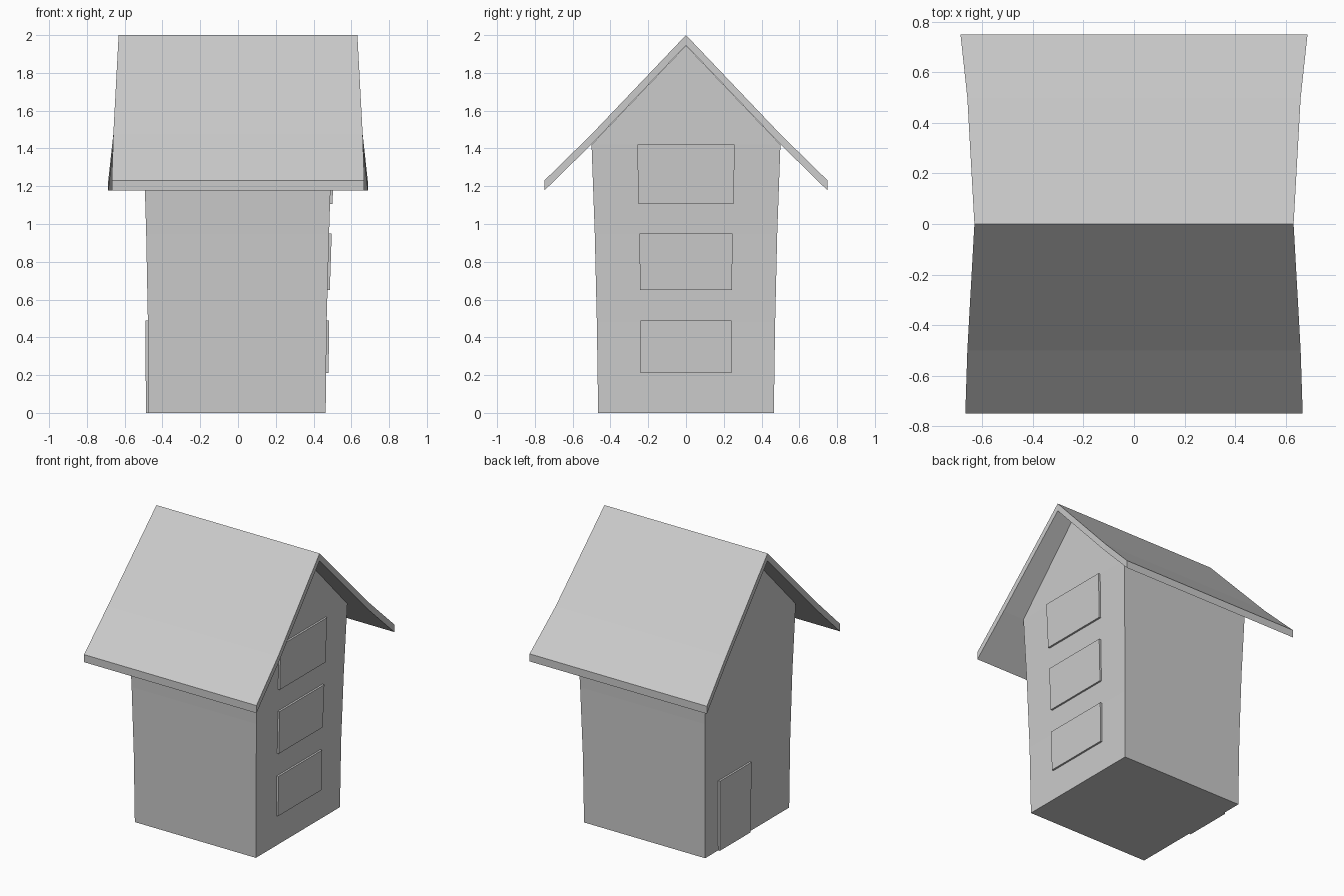
import bpy, bmesh

if "Cube" in bpy.data.objects:
    bpy.data.objects.remove(bpy.data.objects["Cube"])


def skin(name, rings):
    """Closed solid from a stack of rings with equal point counts."""
    bm = bmesh.new()
    loops = [[bm.verts.new(p) for p in ring] for ring in rings]
    for a, b in zip(loops, loops[1:]):
        for i in range(len(a)):
            j = (i + 1) % len(a)
            bm.faces.new((a[i], a[j], b[j], b[i]))
    bm.faces.new(loops[0])
    bm.faces.new(loops[-1])
    bmesh.ops.recalc_face_normals(bm, faces=bm.faces)
    mesh = bpy.data.meshes.new(name)
    bm.to_mesh(mesh)
    bm.free()
    ob = bpy.data.objects.new(name, mesh)
    bpy.context.collection.objects.link(ob)
    return ob


# Flaring walls: (z, left x, right x, half depth), then the gable on top
levels = [(0, -0.474, 0.464, 0.465), (0.48, -0.477, 0.469, 0.472),
          (0.95, -0.486, 0.482, 0.483), (1.42, -0.50, 0.497, 0.50)]
walls = skin("walls", [[(l, -d, z), (r, -d, z), (r, d, z), (l, d, z)]
                       for z, l, r, d in levels])
bm = bmesh.new()
bm.from_mesh(walls.data)
top = max(bm.faces, key=lambda f: f.calc_center_median().z)
corners = list(top.verts)
bm.faces.remove(top)
ridge = {s: bm.verts.new((s * 0.50, 0, 1.945)) for s in (-1, 1)}
at = {(1 if v.co.x > 0 else -1, 1 if v.co.y > 0 else -1): v for v in corners}
for s in (-1, 1):
    bm.faces.new((at[s, -1], at[s, 1], ridge[s]))
    bm.faces.new((at[-1, s], at[1, s], ridge[1], ridge[-1]))
bmesh.ops.recalc_face_normals(bm, faces=bm.faces)
bm.to_mesh(walls.data)
bm.free()

# Roof: one bent slab, stations (y, top z, half width)
stations = [(-0.75, 1.23, 0.668), (-0.5, 1.475, 0.66), (0, 2.0, 0.632),
            (0.5, 1.475, 0.66), (0.75, 1.23, 0.687)]
skin("roof", [[(-w, y, z), (w, y, z), (w, y, z - 0.053), (-w, y, z - 0.053)]
              for y, z, w in stations])


def panel(name, low, high, depth):
    """Slab on a side wall; low/high = (z, y0, y1, outer x)."""
    skin(name, [[(x, y0, z), (x, y1, z), (x - depth, y1, z), (x - depth, y0, z)]
                for z, y0, y1, x in (low, high)])


# Windows on the right wall
for name, z0, z1, w0, w1, x0, x1 in (
        ("lower_window", 0.21, 0.49, 0.24, 0.242, 0.479, 0.483),
        ("middle_window", 0.65, 0.95, 0.243, 0.247, 0.486, 0.496),
        ("upper_window", 1.105, 1.42, 0.252, 0.258, 0.50, 0.511)):
    panel(name, (z0, -w0, w0, x0), (z1, -w1, w1, x1), 0.03)

# Door on the left wall
panel("door", (0, -0.02, 0.32, -0.487), (0.49, -0.025, 0.325, -0.491), -0.03)
